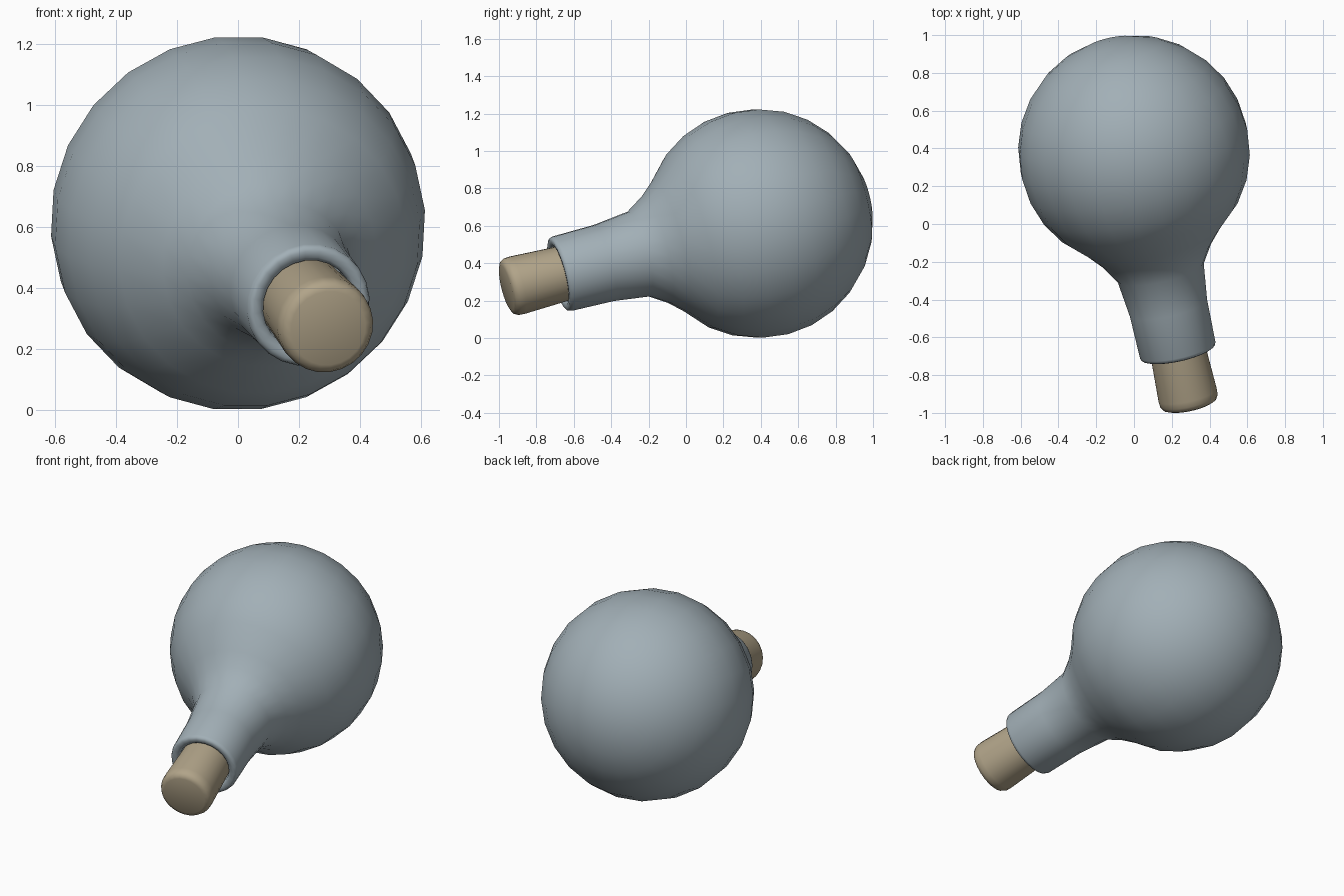
import bpy, bmesh
from math import sin, cos, pi, radians
from mathutils import Vector

if "Cube" in bpy.data.objects:
    bpy.data.objects.remove(bpy.data.objects["Cube"])

CENTER = Vector((0, 0.385, 0.612))
AXIS = Vector((0.22, -1, -0.256)).normalized()
ROT = AXIS.to_track_quat('Z', 'Y')
SIDES = 24


def lathe(name, profile, angle, color=None):
    """Revolve (radius, height) points around the tilted bottle axis."""
    bm = bmesh.new()
    rings = []
    for r, t in profile:
        n = 1 if r < 1e-5 else SIDES
        ring = []
        for i in range(n):
            a = 2 * pi * (i + 0.5) / SIDES
            ring.append(bm.verts.new(CENTER + ROT @ Vector((r * cos(a), r * sin(a), t))))
        rings.append(ring)
    for low, high in zip(rings, rings[1:]):
        for i in range(SIDES):
            j = (i + 1) % SIDES
            quad = [low[i % len(low)], low[j % len(low)], high[j % len(high)], high[i % len(high)]]
            bm.faces.new(list(dict.fromkeys(quad)))
    bmesh.ops.recalc_face_normals(bm, faces=bm.faces)
    mesh = bpy.data.meshes.new(name)
    bm.to_mesh(mesh)
    bm.free()
    obj = bpy.data.objects.new(name, mesh)
    bpy.context.collection.objects.link(obj)
    if color:
        mat = bpy.data.materials.new(name)
        mat.diffuse_color = color
        mat.use_nodes = True
        mat.node_tree.nodes["Principled BSDF"].inputs["Base Color"].default_value = mat.diffuse_color
        mesh.materials.append(mat)
    bpy.ops.object.select_all(action='DESELECT')
    obj.select_set(True)
    bpy.context.view_layer.objects.active = obj
    bpy.ops.object.shade_smooth_by_angle(angle=radians(angle))
    return obj


# Round flask: spherical bulb, flared neck, rounded lip and mouth
R = 0.615
bulb = [(R * sin(a), -R * cos(a)) for a in (pi * k / 14 for k in range(12))]
bulb[0] = (0, -R)
neck = [(0.36, 0.50), (0.295, 0.575), (0.235, 0.672), (0.211, 0.87), (0.206, 1.105),
        (0.200, 1.121), (0.187, 1.127), (0.166, 1.124), (0.153, 1.112), (0.150, 1.02), (0, 1.02)]
lathe("flask_body", bulb[:11] + neck, 60, (0.36, 0.43, 0.47, 1))

# Stopper, slightly wider at its outer end
lathe("cork", [(0, 1.0), (0.145, 1.0), (0.149, 1.12), (0.159, 1.36), (0.157, 1.39),
               (0.146, 1.411), (0.125, 1.42), (0, 1.42)], 60, (0.44, 0.37, 0.25, 1))
